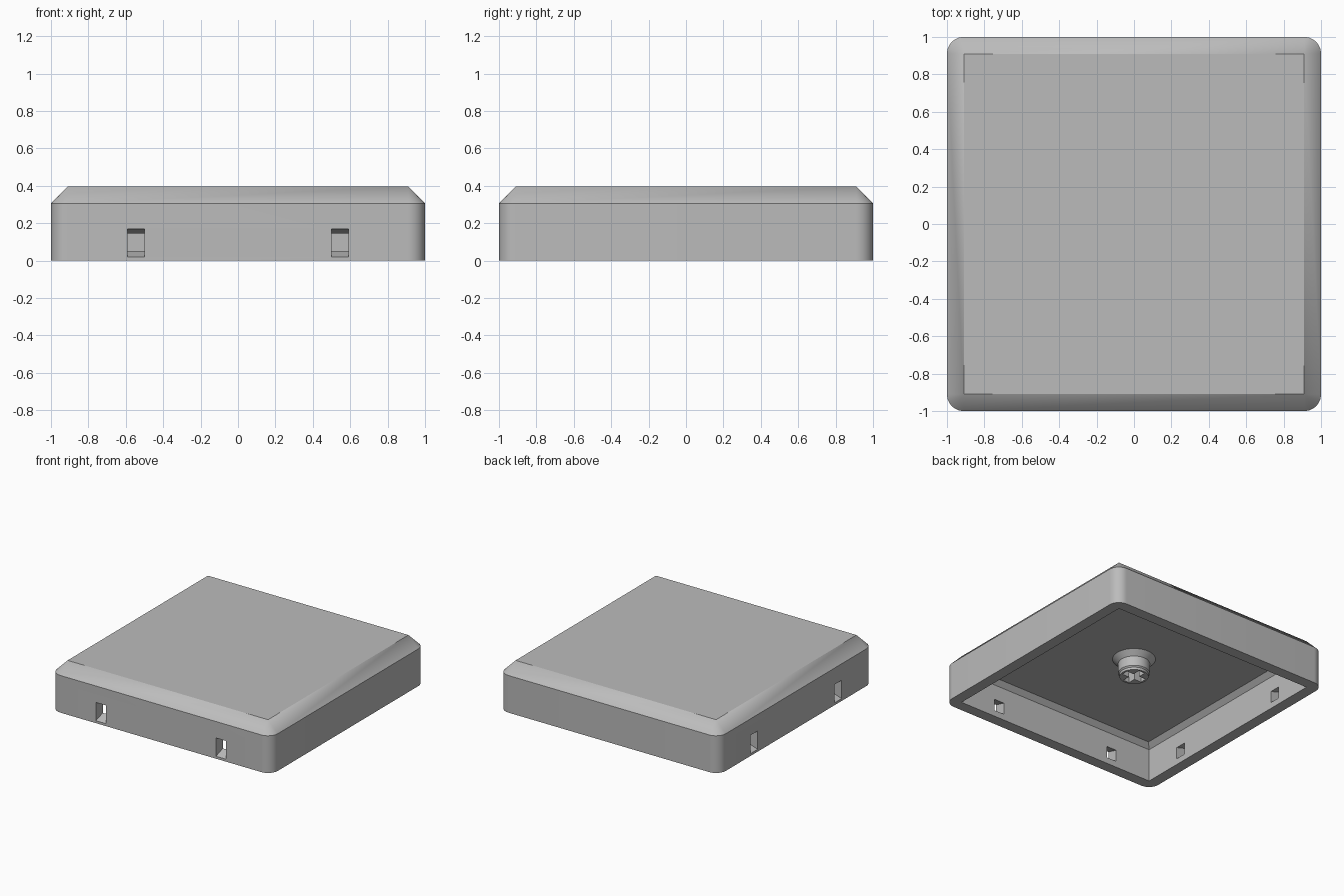
import bpy, bmesh, math
from mathutils import Matrix, Vector

cube = bpy.data.objects.get("Cube")
if cube:
    bpy.data.objects.remove(cube, do_unlink=True)

grey = bpy.data.materials.new("plain_grey")
grey.use_nodes = True
grey.diffuse_color = (0.5, 0.5, 0.5, 1)
grey.node_tree.nodes["Principled BSDF"].inputs["Base Color"].default_value = (0.5, 0.5, 0.5, 1)


def finish(name, bm):
    bmesh.ops.remove_doubles(bm, verts=bm.verts, dist=1e-5)
    bmesh.ops.recalc_face_normals(bm, faces=bm.faces)
    mesh = bpy.data.meshes.new(name)
    bm.to_mesh(mesh)
    bm.free()
    mesh.materials.append(grey)
    obj = bpy.data.objects.new(name, mesh)
    bpy.context.collection.objects.link(obj)
    return obj


def loft(name, rings):
    """Skin a list of equal-length point rings and cap both ends."""
    bm = bmesh.new()
    loops = [[bm.verts.new(p) for p in ring] for ring in rings]
    n = len(loops[0])
    for a, b in zip(loops, loops[1:]):
        for i in range(n):
            j = (i + 1) % n
            bm.faces.new((a[i], a[j], b[j], b[i]))
    bm.faces.new(loops[0])
    bm.faces.new(loops[-1])
    return finish(name, bm)


def rounded_square(half, radius, z, steps=10):
    points = []
    for corner in range(4):
        mid = math.pi / 4 + corner * math.pi / 2
        centre = Vector((math.copysign(half - radius, math.cos(mid)),
                         math.copysign(half - radius, math.sin(mid)), z))
        for i in range(steps + 1):
            a = corner * math.pi / 2 + i / steps * math.pi / 2
            points.append(centre + Vector((math.cos(a), math.sin(a), 0)) * radius)
    return points


def circle(radius, z, steps=48):
    return [Vector((radius * math.cos(a), radius * math.sin(a), z))
            for a in (2 * math.pi * i / steps for i in range(steps))]


def box(name, size, centre):
    bm = bmesh.new()
    bmesh.ops.create_cube(bm, size=1)
    for v in bm.verts:
        v.co = Vector(s * c for s, c in zip(size, v.co)) + Vector(centre)
    return finish(name, bm)


def cut(target, cutter):
    cutter.hide_render = True
    mod = target.modifiers.new("cut", 'BOOLEAN')
    mod.operation = 'DIFFERENCE'
    mod.solver = 'EXACT'
    mod.object = cutter
    bpy.context.view_layer.objects.active = target
    bpy.ops.object.modifier_apply(modifier=mod.name)
    bpy.data.objects.remove(cutter, do_unlink=True)


def smooth(obj):
    bpy.ops.object.select_all(action='DESELECT')
    obj.select_set(True)
    bpy.context.view_layer.objects.active = obj
    bpy.ops.object.shade_smooth_by_angle(angle=math.radians(30))


# Hollow cover: ceiling, inner walls, rim, outer walls, chamfer, top
WALL, BEVEL, HEIGHT = 0.09, 0.09, 0.395
SHOULDER = HEIGHT - BEVEL
CEILING = HEIGHT - WALL
INNER = 1 - WALL
STEP = 0.037
cover = loft("cover", [
    rounded_square(INNER - STEP, 0, CEILING),
    rounded_square(INNER, 0, CEILING - STEP),
    rounded_square(INNER, 0, 0),
    rounded_square(1, BEVEL, 0),
    rounded_square(1, BEVEL, SHOULDER),
    rounded_square(1 - BEVEL, 0, HEIGHT),
])


# Tapered latch slots through the front and right walls
def latch_slot(x, angle):
    cutter = box("latch_slot_cutter", (0.09, 0.13, 1), (x, -0.955, 0))
    for v in cutter.data.vertices:
        depth = (v.co.y + 1) / WALL
        v.co.z = 0.17 - 0.025 * depth if v.co.z > 0 else 0.02 + 0.03 * depth
    cutter.data.transform(Matrix.Rotation(angle, 4, 'Z'))
    return cutter


for angle in (0, -math.pi / 2):
    for side in (-1, 1):
        cut(cover, latch_slot(side * 0.545, angle))
smooth(cover)

# Round mounting stem with flared root and cross-shaped socket
TIP = 0.155
stem = loft("mounting_stem", [
    circle(0.16, CEILING + 0.01),
    circle(0.16, CEILING),
    circle(0.118, CEILING - 0.04),
    circle(0.118, TIP + 0.03),
    circle(0.108, TIP + 0.02),
    circle(0.108, TIP),
])
for size in ((0.182, 0.055, 0.3), (0.055, 0.182, 0.3)):
    cut(stem, box("socket_cutter", size, (0, 0, 0.15)))
smooth(stem)
